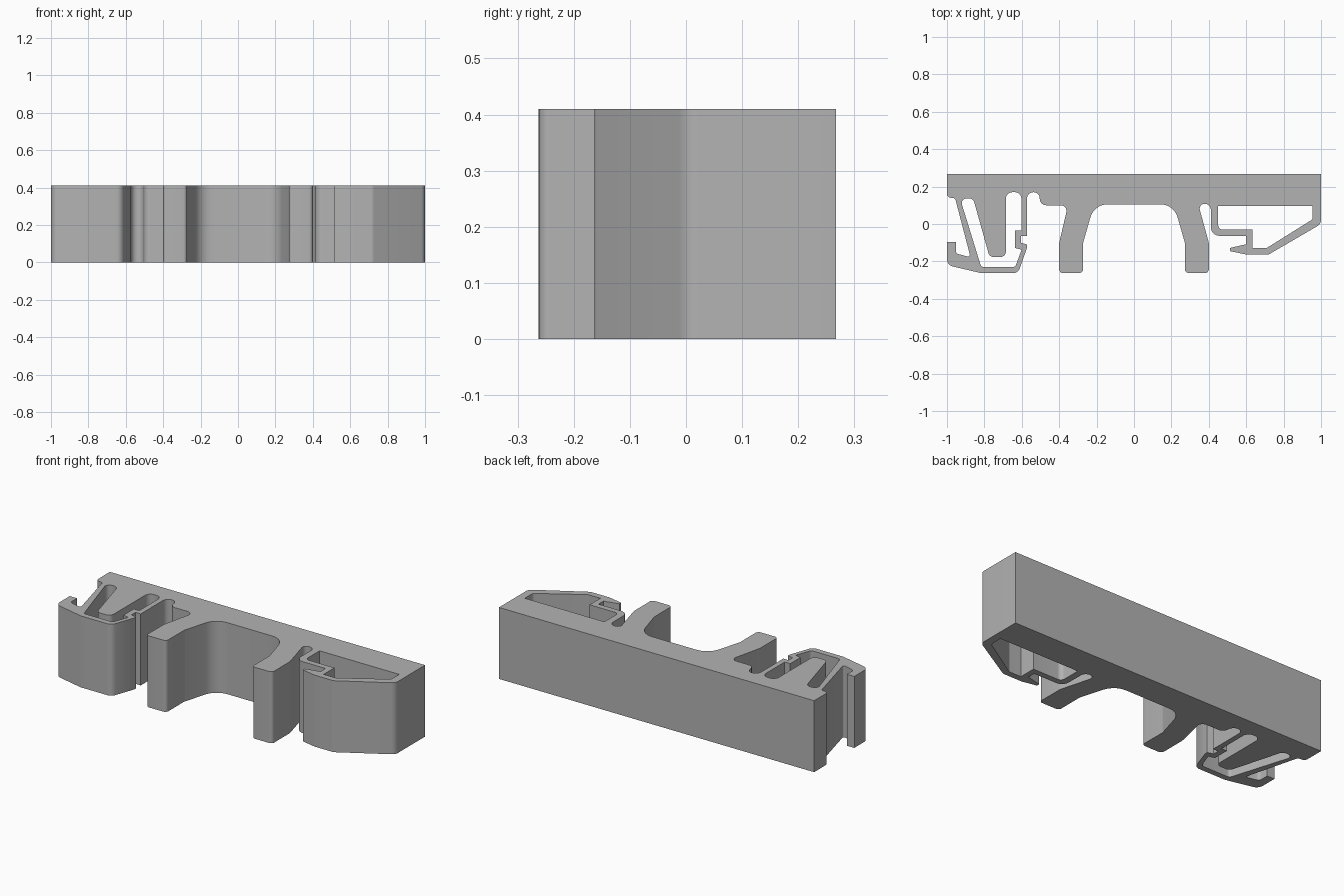
import bpy
import bmesh
import math
from mathutils import Vector

HEIGHT = 0.41
HALF = HEIGHT / 2

if "Cube" in bpy.data.objects:
    bpy.data.objects.remove(bpy.data.objects["Cube"], do_unlink=True)

# One plain grey plastic
grey = bpy.data.materials.new("grey plastic")
grey.use_nodes = True
grey.diffuse_color = (0.45, 0.45, 0.45, 1)
grey.node_tree.nodes["Principled BSDF"].inputs["Base Color"].default_value = grey.diffuse_color


def rounded(corners, steps=7):
    """Turn (x, y, radius) corners into a loop with true arc fillets."""
    loop = []
    count = len(corners)
    for i, (x, y, radius) in enumerate(corners):
        corner = Vector((x, y))
        to_prev = Vector(corners[i - 1][:2]) - corner
        to_next = Vector(corners[(i + 1) % count][:2]) - corner
        angle = to_prev.angle(to_next)
        if radius == 0 or angle > math.radians(179):
            loop.append(corner)
            continue
        limit = min(to_prev.length, to_next.length) * 0.495
        tangent = min(radius / math.tan(angle / 2), limit)
        radius = tangent * math.tan(angle / 2)
        a, b = to_prev.normalized(), to_next.normalized()
        centre = corner + (a + b).normalized() * radius / math.sin(angle / 2)
        start = corner + a * tangent - centre
        end = corner + b * tangent - centre
        sweep = start.angle_signed(end)
        for s in range(steps + 1):
            turn = -sweep * s / steps
            loop.append(centre + Vector((
                start.x * math.cos(turn) - start.y * math.sin(turn),
                start.x * math.sin(turn) + start.y * math.cos(turn))))
    return loop


def mirrored(corners):
    return [(-x, y, r) for x, y, r in reversed(corners)]


def extrude_profile(name, loops):
    """Extrude an outline, with the further loops left open as holes."""
    curve = bpy.data.curves.new(name, "CURVE")
    curve.dimensions = "2D"
    curve.fill_mode = "BOTH"
    curve.extrude = HALF
    for loop in loops:
        spline = curve.splines.new("POLY")
        spline.points.add(len(loop) - 1)
        for point, co in zip(spline.points, loop):
            point.co = (co.x, co.y, 0, 1)
        spline.use_cyclic_u = True
    obj = bpy.data.objects.new(name, curve)
    bpy.context.collection.objects.link(obj)
    bpy.ops.object.select_all(action="DESELECT")
    obj.select_set(True)
    bpy.context.view_layer.objects.active = obj
    bpy.ops.object.convert(target="MESH")
    obj = bpy.context.view_layer.objects.active
    mesh = obj.data
    bm = bmesh.new()
    bm.from_mesh(mesh)
    bmesh.ops.translate(bm, verts=bm.verts, vec=(0, 0, HALF))
    bmesh.ops.remove_doubles(bm, verts=bm.verts, dist=0.0002)
    bmesh.ops.recalc_face_normals(bm, faces=bm.faces)
    bm.to_mesh(mesh)
    bm.free()
    mesh.materials.clear()
    mesh.materials.append(grey)
    bpy.ops.object.shade_smooth_by_angle(angle=math.radians(30))
    return obj


# Right end of the bar, down the slanted spring arm to its small hook
bar_end = [(-1, .267, 0), (-1, .14, .03), (-.957, .14, .02)]
hook = [(-.874, -.178, .01), (-.953, -.157, .02), (-.953, -.097, 0), (-1, -.097, 0)]

# Underside of the spring clip and its notched strand back up to the bar
clip_base = [(-1, -.22, .04), (-.815, -.263, .03), (-.62, -.263, .04)]
strand = [(-.571, -.125, 0), (-.571, -.11, 0), (-.605, -.1, 0), (-.605, -.065, 0),
          (-.572, -.065, 0)]
strand_slot = [(-.572, .17, .034), (-.504, .17, .034), (-.504, .1, .035)]

# Foot shared by both sides of the central arch
foot = [(-.4, -.1, .05), (-.4, -.262, .02), (-.272, -.262, .02),
        (-.272, -.1, .05), (-.213, .105, .095)]

# Latch on the other end: rounded slot, barbed lip, sloping outer wall
latch_slot = [(.343, .108, .034), (.411, .108, .034), (.411, -.063, .045)]
barb = [(.6, -.063, 0), (.6, -.108, 0), (.513, -.128, 0), (.513, -.145, 0)]
latch_wall = [(.6, -.163, .02), (.72, -.163, .03), (1, 0, .04), (1, .267, 0)]

outline = (bar_end + hook + clip_base + strand + strand_slot
           + [(-.353, .1, .03)] + foot + mirrored(foot)
           + latch_slot + barb + latch_wall)

# Opening around the tapered finger inside the spring clip
clip_opening = [(-.93, .137, .03), (-.86, .137, .03), (-.772, -.177, .03),
                (-.685, -.177, .03), (-.685, .17, .035), (-.602, .17, .035),
                (-.602, -.035, 0), (-.637, -.035, 0), (-.637, -.128, 0),
                (-.601, -.137, 0), (-.635, -.23, .02), (-.817, -.23, .02)]

# Opening inside the latch
latch_opening = [(.45, .097, 0), (.955, .097, 0), (.955, .025, .02),
                 (.71, -.128, .02), (.633, -.128, 0), (.633, -.03, 0),
                 (.45, -.03, .025)]

extrude_profile("mounting_clip", [rounded(c) for c in (outline, clip_opening, latch_opening)])
